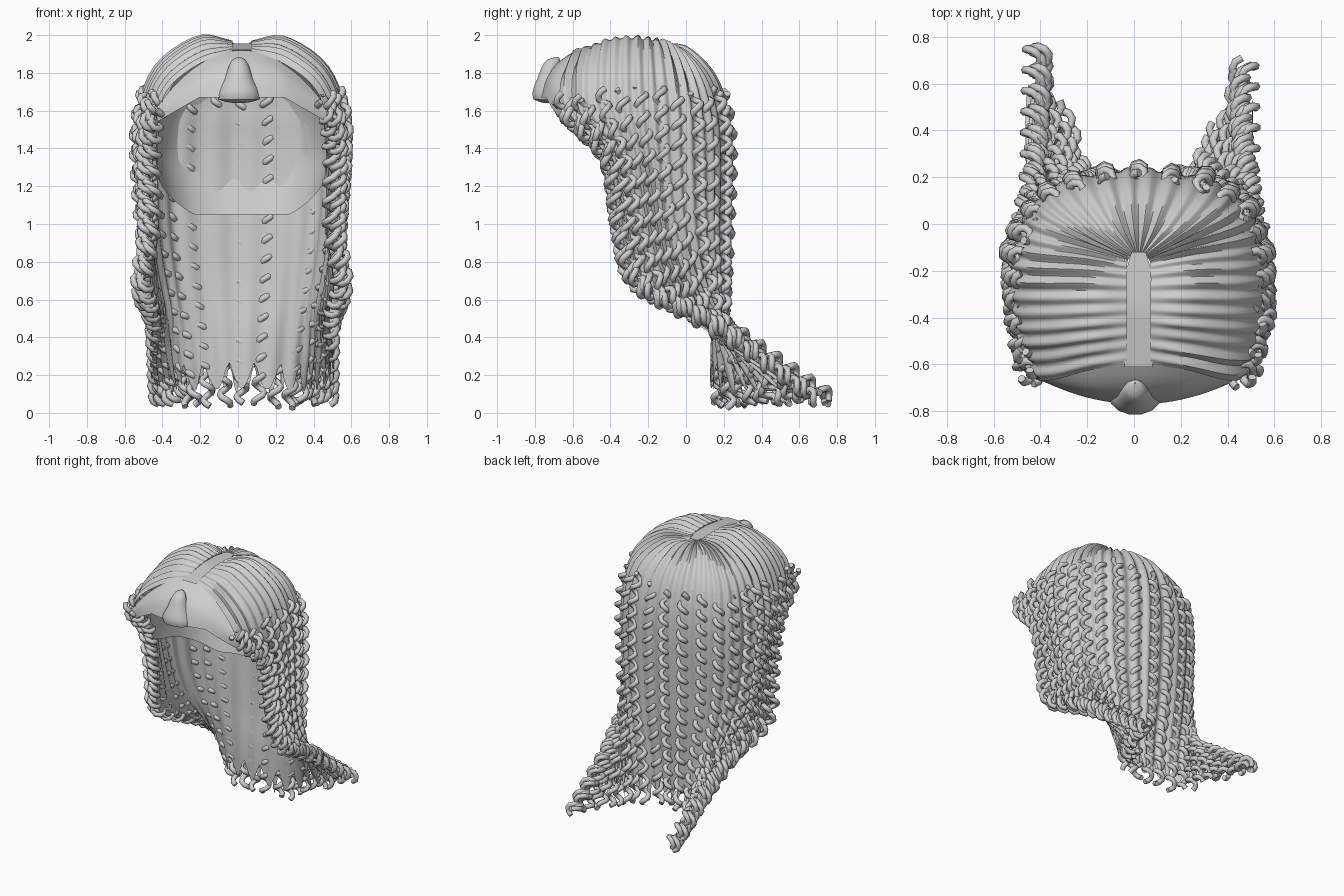
import bpy, math, random
from mathutils import Vector

if "Cube" in bpy.data.objects:
    bpy.data.objects.remove(bpy.data.objects["Cube"])

random.seed(4)
SHIFT = 0.02          # whole style sits slightly to one side
COLUMNS = 34          # ridged locks around the head
CURLS = 23            # twisted curls around the head

grey = bpy.data.materials.new("hair_grey")
grey.diffuse_color = (0.62, 0.62, 0.62, 1)
grey.use_nodes = True
grey.node_tree.nodes["Principled BSDF"].inputs["Base Color"].default_value = grey.diffuse_color

# Guide locks from back centre (first) to face edge (last), root to tip
BACK = [(0, -.13, 1.945), (0, 0, 1.925), (0, .14, 1.79), (0, .21, 1.6), (0, .23, 1.35),
        (0, .215, .95), (0, .2, .65), (0, .175, .4), (0, .17, .04)]
CORNER = [(.03, -.14, 1.95), (.19, -.04, 1.925), (.32, .07, 1.79), (.37, .13, 1.6), (.385, .15, 1.35),
          (.37, .15, .95), (.33, .17, .65), (.28, .2, .4), (.23, .24, .03)]
SIDE = [(.05, -.18, 1.96), (.23, -.15, 1.965), (.43, -.13, 1.83), (.52, -.11, 1.6), (.535, -.1, 1.35),
        (.505, -.06, .95), (.46, .04, .68), (.38, .22, .42), (.31, .42, .04)]
TEMPLE = [(.05, -.38, 1.965), (.22, -.39, 1.975), (.43, -.4, 1.83), (.53, -.39, 1.6), (.535, -.3, 1.35),
          (.505, -.22, .95), (.49, -.1, .66), (.44, .24, .41), (.395, .58, .06)]
FACE = [(.05, -.6, 1.92), (.22, -.63, 1.86), (.38, -.67, 1.74), (.455, -.64, 1.58), (.48, -.42, 1.35),
        (.48, -.36, .98), (.52, -.26, .68), (.465, .14, .47), (.44, .74, .07)]
half = [[Vector(p) for p in lock] for lock in (BACK, CORNER, SIDE, TEMPLE, FACE)]
guides = [[Vector((-p.x, p.y, p.z)) for p in lock] for lock in half[:0:-1]] + half


def spline(pts, f):
    """Smooth point on a list of points, f from 0 to 1."""
    n = len(pts) - 1
    f = min(max(f, 0), 1) * n
    i = min(int(f), n - 1)
    u = f - i
    b, c = pts[i], pts[i + 1]
    a = pts[i - 1] if i > 0 else b * 2 - c
    d = pts[i + 2] if i + 2 <= n else c * 2 - b
    return 0.5 * (b * 2 + (c - a) * u + (a * 2 - b * 5 + c * 4 - d) * u * u
                  + (b * 3 - a - c * 3 + d) * u ** 3)


def base(s, t):
    p = spline([spline([g[k] for g in guides], s) for k in range(9)], t)
    # one swept side reaches a little further back than the other
    skew = (2 * s - 1) * 0.04 * max(0, t - 0.75) * 4
    return p + Vector((SHIFT + max(0, skew) * 0.5, -skew, 0))


def frame(s, t):
    """Surface point, outward normal and downward direction."""
    e = 0.004
    s0, s1, t0, t1 = max(s - e, 0), min(s + e, 1), max(t - e, 0), min(t + e, 1)
    down = (base(s, t1) - base(s, t0)).normalized()
    across = base(s1, t) - base(s0, t)
    return base(s, t), across.cross(down).normalized(), down


def finish(ob, angle=40):
    ob.data.materials.clear()
    ob.data.materials.append(grey)
    bpy.ops.object.select_all(action='DESELECT')
    ob.select_set(True)
    bpy.context.view_layer.objects.active = ob
    bpy.ops.object.shade_smooth_by_angle(angle=math.radians(angle))


def grid(name, nu, nv, fn, angle=40):
    """Sheet of quads from a function of two 0..1 parameters."""
    verts = [fn(i / nu, j / nv) for i in range(nu + 1) for j in range(nv + 1)]
    w = nv + 1
    faces = [(i * w + j, i * w + j + 1, (i + 1) * w + j + 1, (i + 1) * w + j)
             for i in range(nu) for j in range(nv)]
    me = bpy.data.meshes.new(name)
    me.from_pydata(verts, [], faces)
    ob = bpy.data.objects.new(name, me)
    bpy.context.collection.objects.link(ob)
    finish(ob, angle)
    return ob


# Ridged hair sheet with jagged lock ends
heights = [random.uniform(0.6, 1.3) for _ in range(COLUMNS + 1)]
tips = [random.uniform(0, 0.035) for _ in range(COLUMNS + 1)]


def sheet(s, t):
    lock = int(s * COLUMNS + 1e-6)
    ridge = math.sin(math.pi * s * COLUMNS) ** 2
    t *= 0.93 + (0.03 + tips[lock]) * ridge
    p, n, _ = frame(s, t)
    amp = 0.026 * min(1, 0.25 + t * 6) * (1 - 0.3 * min(1, t * 2))
    return p + n * amp * (ridge * heights[lock] - 0.4)


grid("hair_sheet", COLUMNS * 6, 34, sheet, 60)


# Softer inner layer of the hanging hair
def inner(s, t):
    t = 0.3 + t * (0.62 + 0.05 * abs(math.sin(17 * math.pi * s)))
    p, n, _ = frame(s, t)
    return p - n * (0.036 + 0.007 * math.sin(math.pi * 36 * s)) * min(1, (t - 0.28) * 8)


grid("inner_hair", 144, 26, inner, 60)


# Smooth scalp lining, open at the face
def scalp(u, v):
    a = math.radians((2 * u - 1) * (104 + 14 * v))
    low = 1.05 + 0.2 * max(0, abs(a) - 0.6)
    z = low + (1.94 - low) * v
    g = max(0, (z - 1.35) / 0.6)
    r = max(0.02, 1 - g ** 2.4) ** (1 / 2.4)
    r *= 1 - 0.15 * max(0, (1.35 - z) / 0.3)
    e = 0.75
    sx = math.copysign(abs(math.sin(a)) ** e, math.sin(a))
    cy = math.copysign(abs(math.cos(a)) ** e, math.cos(a))
    return Vector((SHIFT + 0.465 * r * sx, -0.25 + 0.475 * r * cy, z))


grid("scalp_lining", 32, 16, scalp)


# Parting strip from crown to forehead
def parting(u, v):
    y = -0.12 - 0.49 * v
    z = 1.955 - 0.035 * max(0, v - 0.5) * 2
    width = 0.06 + 0.06 * min(1, v * 5)
    return Vector((SHIFT + width * (u - 0.5), y, z))


grid("parting_strip", 4, 10, parting)


# Swept fringe over the forehead
def fringe(u, v):
    k = 2 * u - 1
    x = SHIFT + 0.45 * k
    top = Vector((x, -0.58 - 0.07 * abs(k), 1.92 - 0.3 * k * k))
    drop = max(0, abs(k) - 0.5)
    low = Vector((x, -0.77 + 0.12 * k * k, 1.67 - 0.26 * drop))
    low.z = min(low.z, top.z - 0.03)
    p = top.lerp(low, v)
    bulge = math.sin(math.pi * v) * 0.035 * (1 - 0.7 * abs(k))
    return p + Vector((0, -bulge, bulge * 0.7))


grid("fringe", 24, 10, fringe)

# Small pointed tuft at the front: height, half width, depth position
TUFT = [(1.64, .03, -.73), (1.66, .11, -.73), (1.71, .105, -.73), (1.77, .075, -.725),
        (1.83, .055, -.715), (1.87, .035, -.70), (1.885, .002, -.68)]
rings = [Vector(r) for r in TUFT]


def tuft(u, v):
    z, r, y = spline(rings, u)
    a = 2 * math.pi * v
    return Vector((0.005 + r * math.cos(a), y + (0.65 + 0.4 * u) * r * math.sin(a), z))


grid("front_tuft", 12, 14, tuft)

# Twisted curls half sunk into the hair sheet
curve = bpy.data.curves.new("curls", 'CURVE')
curve.dimensions = '3D'
curve.bevel_depth = 0.018
curve.bevel_resolution = 1
curve.use_fill_caps = True
PITCH = 0.105


def curl(s, start, offset, radius):
    steps = 90
    frames = [frame(s, start + (1 - start) * i / steps) for i in range(steps + 1)]
    phase = random.uniform(0, 6.28)
    hand = 1 if s > 0.5 else -1
    pts, run, nxt = [], 0.0, 0.0
    for (p, n, d), (q, m, _) in zip(frames, frames[1:]):
        seg = (q - p).length
        while nxt <= run + seg:
            f = (nxt - run) / seg
            c, nn = p.lerp(q, f), n.lerp(m, f)
            a = phase + 2 * math.pi * nxt / PITCH
            side = d.cross(nn) * hand
            pts.append(c + nn * (offset + radius * math.cos(a)) + side * radius * math.sin(a))
            nxt += PITCH / 7
        run += seg
    sp = curve.splines.new('POLY')
    sp.points.add(len(pts) - 1)
    for pt, co in zip(sp.points, pts):
        co.z = max(co.z, 0.018)
        pt.co = (*co, 1)


for j in range(CURLS):
    curl((j + 0.5) / CURLS, 0.32 + random.uniform(-.02, .025),
         random.choice((-0.004, 0.004, 0.016)), 0.027)
# Denser bundle along both face edges
for s, off in ((1.0, -0.01), (0.99, 0.028), (0.95, 0.016)):
    for e in (s, 1 - s):
        curl(e, 0.31 + random.uniform(0, .05), off, 0.032)

curls = bpy.data.objects.new("curls", curve)
bpy.context.collection.objects.link(curls)
bpy.ops.object.select_all(action='DESELECT')
curls.select_set(True)
bpy.context.view_layer.objects.active = curls
bpy.ops.object.convert(target='MESH')
finish(bpy.context.view_layer.objects.active, 65)
